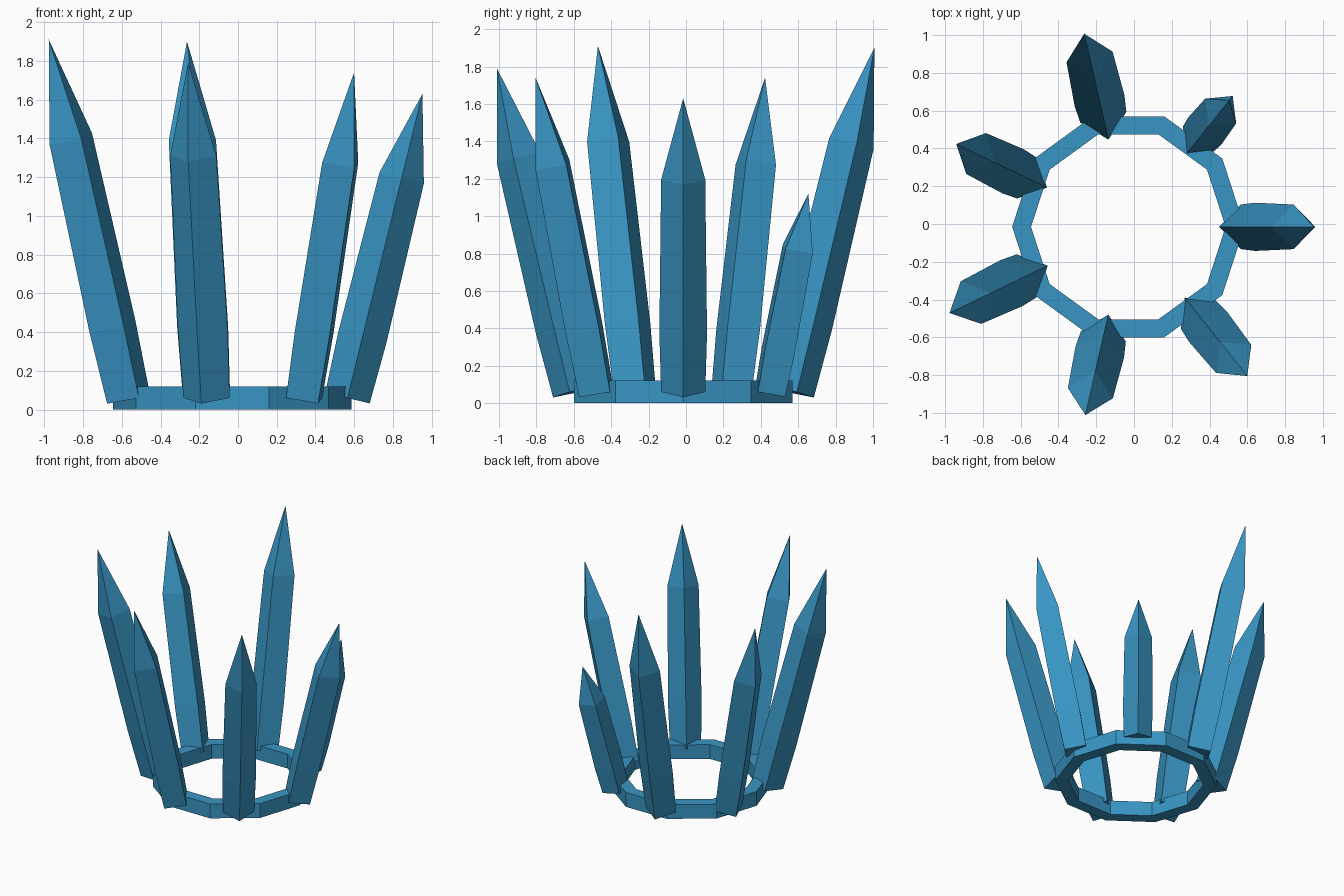
import bpy, bmesh
from math import sin, cos, tau
from mathutils import Vector

if "Cube" in bpy.data.objects:
    bpy.data.objects.remove(bpy.data.objects["Cube"])

CENTRE = Vector((-0.03, -0.015, 0))
TILT = 0.2417

mat = bpy.data.materials.new("blue_crystal")
mat.diffuse_color = (0.04, 0.3, 0.55, 1)
mat.use_nodes = True
mat.node_tree.nodes["Principled BSDF"].inputs["Base Color"].default_value = mat.diffuse_color


def finish(name, bm):
    bmesh.ops.recalc_face_normals(bm, faces=bm.faces)
    mesh = bpy.data.meshes.new(name)
    bm.to_mesh(mesh)
    bm.free()
    mesh.materials.append(mat)
    ob = bpy.data.objects.new(name, mesh)
    bpy.context.collection.objects.link(ob)


def bridge(bm, a, b):
    n = len(a)
    for i in range(n):
        j = (i + 1) % n
        bm.faces.new((a[i], a[j], b[j], b[i]))


# Ten-sided open base band
bm = bmesh.new()
loops = [[bm.verts.new(CENTRE + Vector((r * cos(tau * i / 10), r * sin(tau * i / 10), z)))
          for i in range(10)]
         for r, z in ((0.615, 0), (0.615, 0.12), (0.515, 0.12), (0.515, 0))]
for k in range(4):
    bridge(bm, loops[k], loops[(k + 1) % 4])
finish("base_band", bm)


# Four-sided crystal leaning outward, slightly swollen low down
def crystal(index, tip_z, radius):
    a = tau * index / 7
    out = Vector((cos(a), sin(a), 0))
    side = Vector((-sin(a), cos(a), 0))
    axis = out * sin(TILT) + Vector((0, 0, cos(TILT)))
    radial = out * cos(TILT) - Vector((0, 0, sin(TILT)))
    base = CENTRE + out * 0.595 + Vector((0, 0, 0.06))
    length = (tip_z - 0.06) / cos(TILT)
    bm = bmesh.new()
    rings = []
    for f, s in ((0, 1), (0.2, 1.08), (0.723, 1)):
        c = base + axis * (length * f)
        rings.append([bm.verts.new(c + d * (radius * s))
                      for d in (radial, side, -radial, -side)])
    bridge(bm, rings[0], rings[1])
    bridge(bm, rings[1], rings[2])
    bm.faces.new(rings[0])
    tip = bm.verts.new(base + axis * length)
    for i in range(4):
        bm.faces.new((rings[2][i], rings[2][(i + 1) % 4], tip))
    finish(f"crystal_{index + 1}", bm)


# Tip height and thickness of each crystal, going round the band
for i, (h, r) in enumerate(((1.63, 0.118), (1.12, 0.105), (1.90, 0.125), (1.74, 0.12),
                            (1.91, 0.125), (1.79, 0.122), (1.74, 0.119))):
    crystal(i, h, r)
